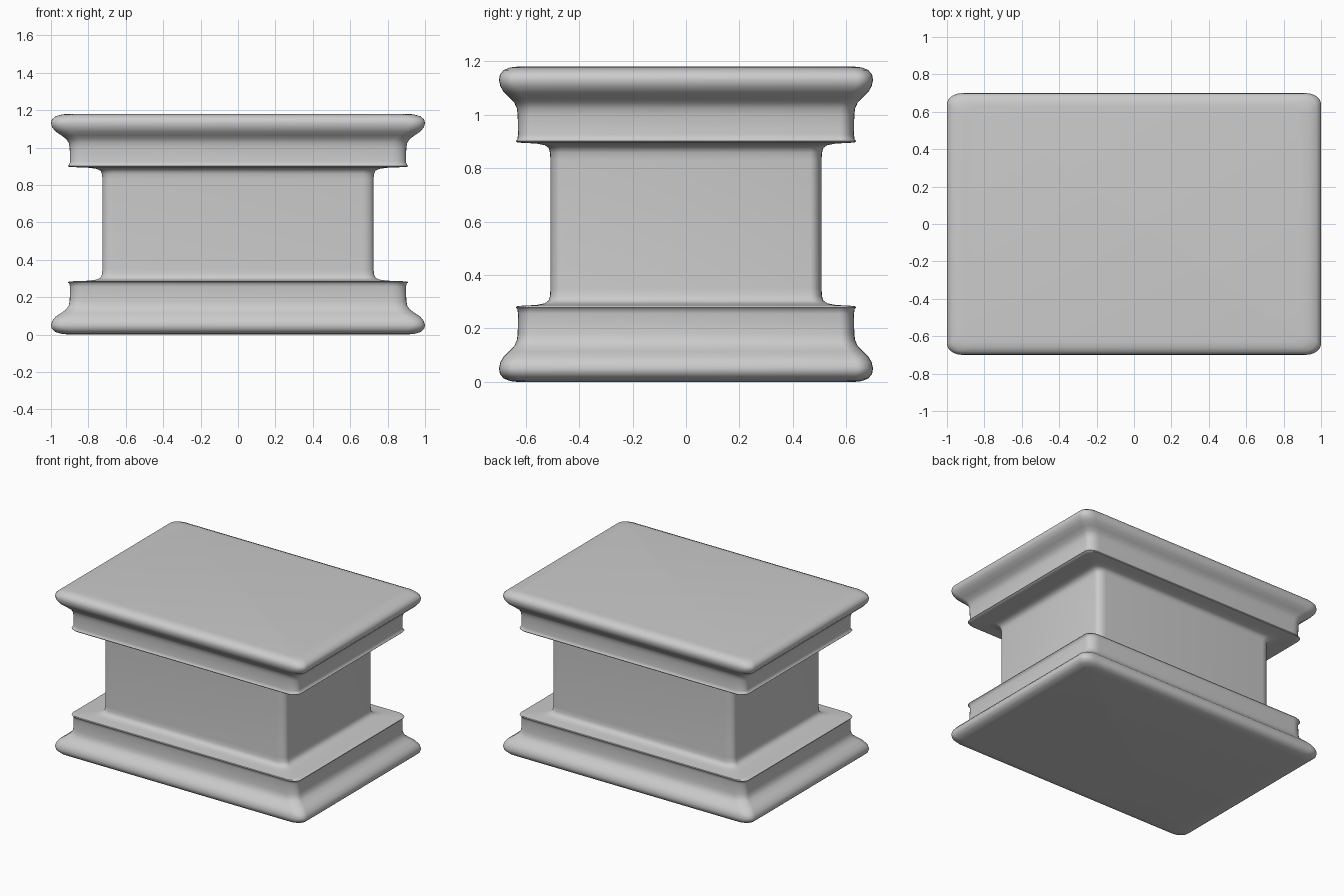
import bpy, bmesh
from math import sin, cos, pi

if "Cube" in bpy.data.objects:
    bpy.data.objects.remove(bpy.data.objects["Cube"])

HEIGHT, DEPTH_RATIO = 1.18, 0.7

# Lower half of the moulding profile: (half width, height)
lower = [(0.90, 0.0), (0.94, 0.003), (0.975, 0.013), (0.995, 0.03), (1.0, 0.05),
         (0.993, 0.073), (0.975, 0.095), (0.945, 0.115), (0.918, 0.135),
         (0.905, 0.155), (0.90, 0.18), (0.898, 0.255), (0.902, 0.272),
         (0.909, 0.278), (0.905, 0.283), (0.88, 0.285), (0.80, 0.288),
         (0.755, 0.294), (0.735, 0.304), (0.727, 0.322), (0.725, 0.35)]
# The cap mirrors the base about mid height
profile = lower + [(r, HEIGHT - z) for r, z in reversed(lower)]


def rounded_square(radius, steps=6):
    """Unit square outline with rounded corners, counter-clockwise."""
    pts = []
    for i, (sx, sy) in enumerate([(1, 1), (-1, 1), (-1, -1), (1, -1)]):
        for k in range(steps + 1):
            a = pi / 2 * (i + k / steps)
            pts.append((sx * (1 - radius) + radius * cos(a),
                        sy * (1 - radius) + radius * sin(a)))
    return pts


def loft(name, outline, profile):
    bm = bmesh.new()
    rings = [[bm.verts.new((x * r, y * r * DEPTH_RATIO, z)) for x, y in outline]
             for r, z in profile]
    n = len(outline)
    for a, b in zip(rings, rings[1:]):
        for i in range(n):
            j = (i + 1) % n
            bm.faces.new((a[i], a[j], b[j], b[i]))
    bm.faces.new(rings[0][::-1])
    bm.faces.new(rings[-1])
    mesh = bpy.data.meshes.new(name)
    bm.to_mesh(mesh)
    bm.free()
    obj = bpy.data.objects.new(name, mesh)
    bpy.context.collection.objects.link(obj)
    return obj


# Pedestal: base moulding, shaft and cap moulding as one continuous surface
pedestal = loft("pedestal", rounded_square(0.085), profile)
bpy.context.view_layer.objects.active = pedestal
pedestal.select_set(True)
bpy.ops.object.shade_smooth_by_angle(angle=pi / 4)
